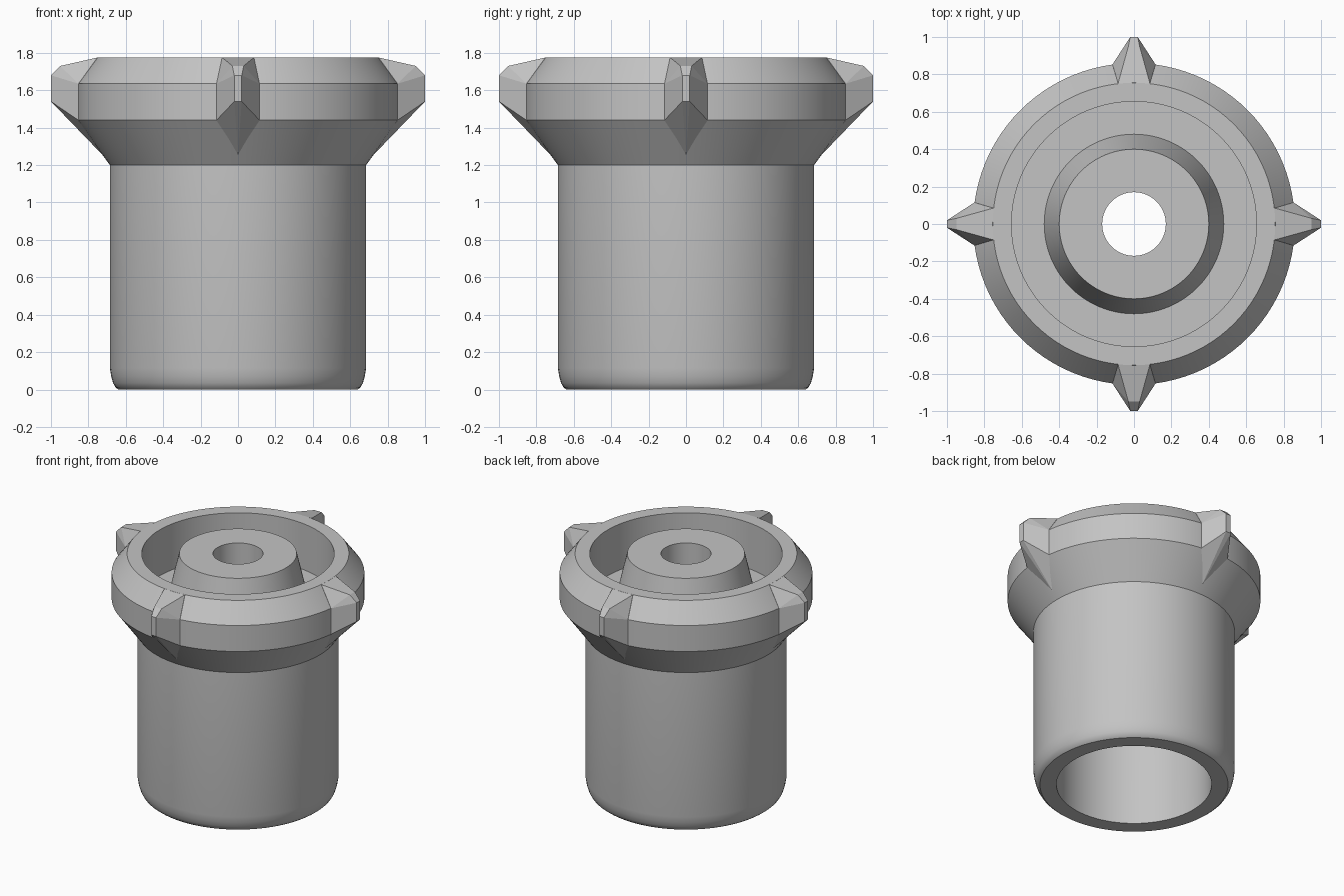
import bpy, bmesh, math
from mathutils import Matrix

if "Cube" in bpy.data.objects:
    bpy.data.objects.remove(bpy.data.objects["Cube"])

grey = bpy.data.materials.new("plain grey")
grey.diffuse_color = (0.55, 0.55, 0.55, 1)
grey.use_nodes = True
grey.node_tree.nodes["Principled BSDF"].inputs["Base Color"].default_value = grey.diffuse_color


def finish(name, bm):
    bmesh.ops.recalc_face_normals(bm, faces=bm.faces)
    mesh = bpy.data.meshes.new(name)
    bm.to_mesh(mesh)
    bm.free()
    mesh.materials.append(grey)
    ob = bpy.data.objects.new(name, mesh)
    bpy.context.collection.objects.link(ob)
    return ob


# Turned body: closed (radius, height) section spun around z
profile = [
    (0.528, 0), (0.64, 0), (0.655, 0.012), (0.668, 0.035), (0.678, 0.07),
    (0.685, 0.115), (0.685, 1.20),                            # sleeve
    (0.86, 1.44), (0.86, 1.635), (0.755, 1.775),              # flared collar
    (0.655, 1.775), (0.655, 1.43),                            # groove
    (0.48, 1.43), (0.40, 1.775), (0.17, 1.775),               # centre boss
    (0.17, 1.25), (0.48, 1.25), (0.528, 0.52),                # bore and cavity
]
SEGMENTS = 96
bm = bmesh.new()
rings = []
for i in range(SEGMENTS):
    a = 2 * math.pi * i / SEGMENTS
    rings.append([bm.verts.new((r * math.cos(a), r * math.sin(a), z)) for r, z in profile])
n = len(profile)
for i in range(SEGMENTS):
    a, b = rings[i], rings[(i + 1) % SEGMENTS]
    for j in range(n):
        k = (j + 1) % n
        bm.faces.new((a[j], b[j], b[k], a[k]))
body = finish("turned_body", bm)
bpy.context.view_layer.objects.active = body
body.select_set(True)
bpy.ops.object.shade_smooth_by_angle(angle=math.radians(25))

# Four pointed grip lugs: (half width, radius, height) corners wrapped in a hull
lug = [
    (0.08, 0.70, 1.70), (0.085, 0.752, 1.775), (0.115, 0.853, 1.635),
    (0.115, 0.853, 1.44), (0.03, 0.95, 1.73), (0.02, 1.0, 1.68),
    (0.02, 1.0, 1.54),
]
for i, side in enumerate(("front", "right", "back", "left")):
    bm = bmesh.new()
    for w, r, z in lug:
        for s in (-1, 1):
            bm.verts.new((s * w, -r, z))
    bm.verts.new((0, -0.72, 1.25))
    hull = bmesh.ops.convex_hull(bm, input=bm.verts[:])
    loose = [v for v in bm.verts if not v.link_faces]
    bmesh.ops.delete(bm, geom=loose, context='VERTS')
    bmesh.ops.transform(bm, matrix=Matrix.Rotation(i * math.pi / 2, 4, 'Z'), verts=bm.verts)
    finish(side + "_lug", bm)
